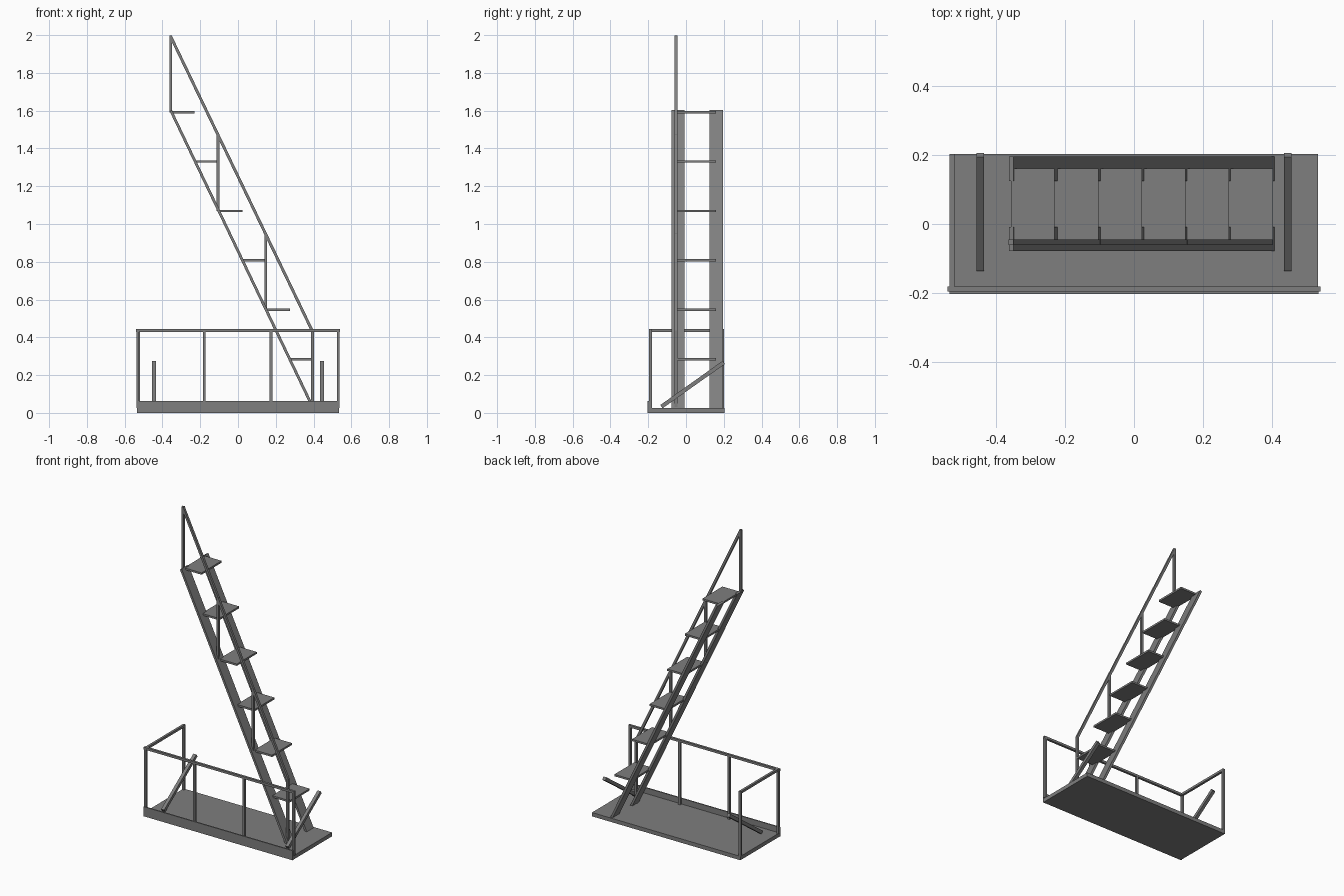
import bpy, bmesh
from mathutils import Vector

if "Cube" in bpy.data.objects:
    bpy.data.objects.remove(bpy.data.objects["Cube"])

# Dark grey painted steel
steel = bpy.data.materials.new("dark_steel")
steel.diffuse_color = (0.21, 0.21, 0.21, 1)
steel.use_nodes = True
steel.node_tree.nodes["Principled BSDF"].inputs["Base Color"].default_value = steel.diffuse_color


def new_object(name, bm):
    bmesh.ops.recalc_face_normals(bm, faces=bm.faces)
    me = bpy.data.meshes.new(name)
    bm.to_mesh(me)
    bm.free()
    me.materials.append(steel)
    ob = bpy.data.objects.new(name, me)
    bpy.context.collection.objects.link(ob)
    return ob


def box(name, lo, hi):
    bm = bmesh.new()
    bmesh.ops.create_cube(bm, size=1)
    for v in bm.verts:
        v.co = [(a + b) / 2 + c * (b - a) for a, b, c in zip(lo, hi, v.co)]
    return new_object(name, bm)


def bar(name, a, b, size):
    """Square bar between two points."""
    a, b = Vector(a), Vector(b)
    d = (b - a).normalized()
    side = d.cross(Vector((0, 0, 1))).normalized()
    up = side.cross(d)
    bm = bmesh.new()
    bmesh.ops.create_cube(bm, size=1)
    for v in bm.verts:
        c = v.co.copy()
        v.co = (a + b) / 2 + side * c.x * size + up * c.y * size + (b - a) * c.z
    return new_object(name, bm)


def prism(name, profile, y0, y1):
    """Front-view (x, z) profile extruded along y."""
    bm = bmesh.new()
    face = bm.faces.new([bm.verts.new((x, y0, z)) for x, z in profile])
    ext = bmesh.ops.extrude_face_region(bm, geom=[face])
    verts = [g for g in ext["geom"] if isinstance(g, bmesh.types.BMVert)]
    bmesh.ops.translate(bm, verts=verts, vec=(0, y1 - y0, 0))
    return new_object(name, bm)


T = 0.015  # rail thickness

# Base platform and front toe board
box("platform", (-0.532, -0.203, 0), (0.532, 0.203, 0.025))
box("toe_board", (-0.534, -0.203, 0), (0.534, -0.195, 0.062))

# Guard rail round the front and left end
RY, RZ = -0.188, 0.437
for i, x in enumerate((-0.531, -0.179, 0.175, 0.531)):
    box(f"guard_post_{i}", (x - T / 2, RY - T / 2, 0.025), (x + T / 2, RY + T / 2, RZ))
box("guard_post_back", (-0.534, 0.188, 0.025), (-0.519, 0.202, RZ))
box("guard_rail_front", (-0.54, RY - T / 2, RZ - T / 2), (0.54, RY + T / 2, RZ + T / 2))
box("guard_rail_left", (-0.534, RY, RZ - T / 2), (-0.519, 0.202, RZ + T / 2))

# Slanted braces at both ends
for side, x in (("left", -0.445), ("right", 0.445)):
    bar(f"brace_{side}", (x, -0.13, 0.033), (x, 0.2, 0.267), 0.021)

# Flat plate stringers
for side, y in (("front", -0.078), ("back", 0.125)):
    prism(f"stringer_{side}",
          [(-0.362, 1.597), (-0.349, 1.603), (0.406, 0.025), (0.39, 0.025)], y, y + 0.07)

# Treads
for i in range(6):
    x, z = -0.356 + 0.1262 * i, 1.592 - 0.2615 * i
    box(f"tread_{i}", (x, -0.045, z - 0.006), (x + 0.1265, 0.16, z + 0.006))

# Stair handrail with four upright posts
HY = -0.053
bar("handrail", (-0.356, HY, 1.992), (0.394, HY, 0.432), T)
for i, (x, z) in enumerate(((-0.356, 1.59), (-0.105, 1.07), (0.147, 0.55), (0.395, 0.025))):
    top = 1.992 - (x + 0.356) * 2.08
    box(f"handrail_post_{i}", (x - T / 2, HY - T / 2, z), (x + T / 2, HY + T / 2, top + 0.006))
